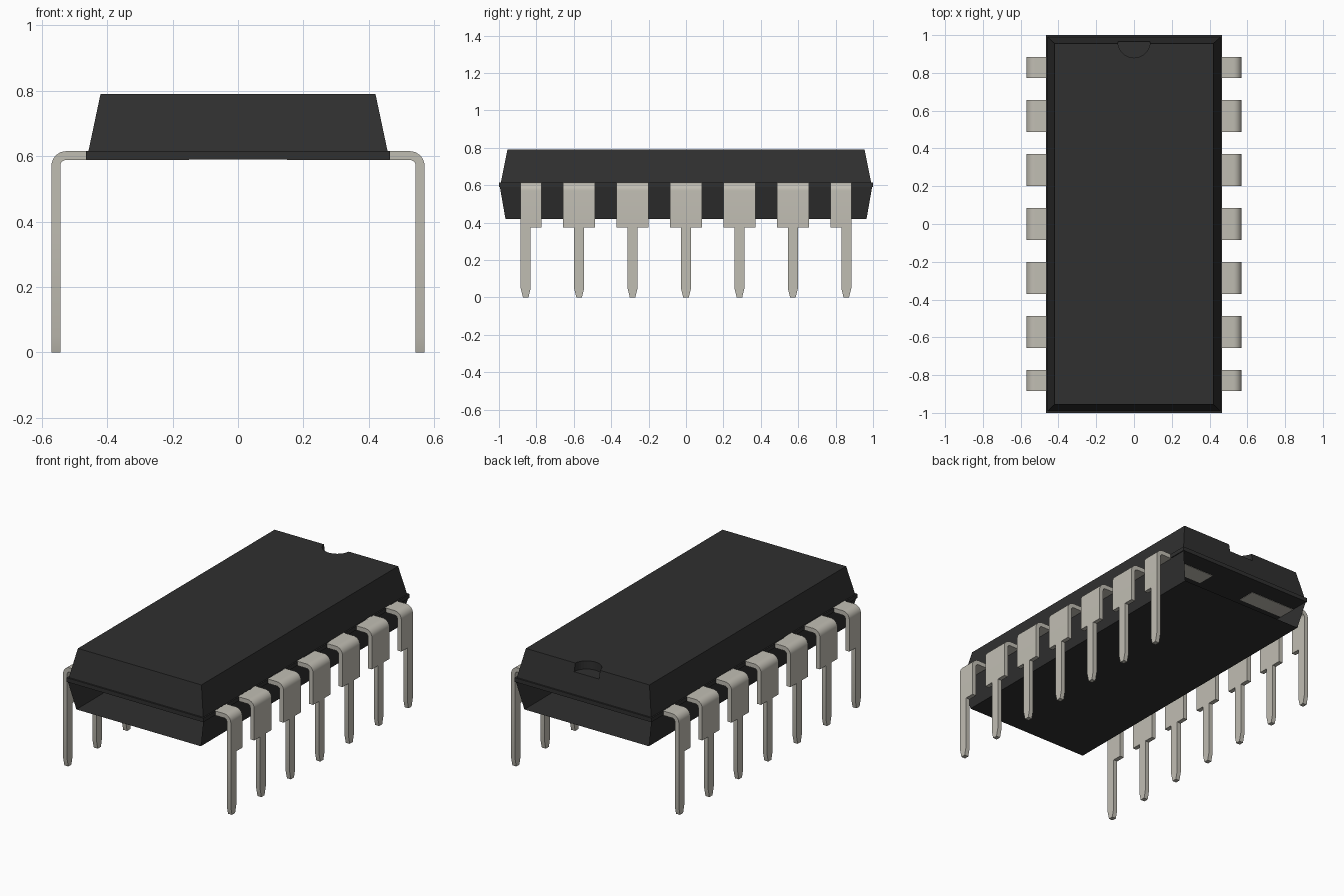
import bpy, bmesh, math

cube = bpy.data.objects.get("Cube")
if cube:
    bpy.data.objects.remove(cube, do_unlink=True)


def material(name, rgb):
    mat = bpy.data.materials.new(name)
    mat.use_nodes = True
    mat.diffuse_color = (*rgb, 1)
    bsdf = next(n for n in mat.node_tree.nodes if n.type == "BSDF_PRINCIPLED")
    bsdf.inputs["Base Color"].default_value = (*rgb, 1)
    bsdf.inputs["Roughness"].default_value = 0.6
    return mat


BLACK = material("black plastic", (0.029, 0.029, 0.029))
METAL = material("tinned metal", (0.53, 0.51, 0.45))


def finish(name, bm, mat, closed=True):
    if closed:
        bmesh.ops.recalc_face_normals(bm, faces=bm.faces)
    mesh = bpy.data.meshes.new(name)
    bm.to_mesh(mesh)
    bm.free()
    mesh.materials.append(mat)
    obj = bpy.data.objects.new(name, mesh)
    bpy.context.collection.objects.link(obj)
    return obj


def ring(bm, hx, hy, z):
    return [bm.verts.new((sx * hx, sy * hy, z))
            for sx, sy in ((-1, -1), (1, -1), (1, 1), (-1, 1))]


def prism(bm, points, offset):
    """Extrude a closed planar outline along an offset."""
    face = bm.faces.new([bm.verts.new(p) for p in points])
    out = bmesh.ops.extrude_face_region(bm, geom=[face], use_keep_orig=True)
    verts = [g for g in out["geom"] if isinstance(g, bmesh.types.BMVert)]
    bmesh.ops.translate(bm, verts=verts, vec=offset)


# Upper body: thin rim with a tapered cap
bm = bmesh.new()
rings = [ring(bm, *r) for r in ((0.465, 1.0, 0.59), (0.465, 1.0, 0.615),
                                (0.457, 0.99, 0.615), (0.42, 0.955, 0.79))]
for a, b in zip(rings, rings[1:]):
    for i in range(4):
        j = (i + 1) % 4
        bm.faces.new((a[i], a[j], b[j], b[i]))
bm.faces.new(rings[0][::-1])
bm.faces.new(rings[-1])
upper_body = finish("upper_body", bm, BLACK)

# Half-round orientation notch at the back of the top face
bm = bmesh.new()
bmesh.ops.create_cone(bm, cap_ends=True, segments=32, radius1=0.085,
                      radius2=0.085, depth=0.2)
bmesh.ops.translate(bm, verts=bm.verts, vec=(0, 0.965, 0.84))
cutter = finish("notch_cutter", bm, BLACK)
cutter.hide_render = True
cutter.hide_set(True)
cut = upper_body.modifiers.new("notch", "BOOLEAN")
cut.operation = "DIFFERENCE"
cut.solver = "EXACT"
cut.object = cutter

# Lower body: tapered sides and bottom, open at both ends
bm = bmesh.new()
top = ring(bm, 0.46, 0.995, 0.59)
low = ring(bm, 0.423, 0.965, 0.418)
bm.faces.new((low[1], low[2], top[2], top[1]))
bm.faces.new((low[3], low[0], top[0], top[3]))
bm.faces.new(low[::-1])
finish("lower_body", bm, BLACK, closed=False)

# Leads
OUT, THICK, TOP, RADIUS = 0.57, 0.027, 0.615, 0.045
SHOULDER, HALF_STEM = 0.375, 0.027


def arc(radius, steps=8):
    return [(OUT - RADIUS + radius * math.sin(t), TOP - RADIUS + radius * math.cos(t))
            for t in (math.pi / 2 * i / steps for i in range(steps + 1))]


def lead(name, side, y, y_min, y_max, inner):
    bm = bmesh.new()
    # bent shoulder
    outline = [(inner, TOP)] + arc(RADIUS) + [(OUT, SHOULDER), (OUT - THICK, SHOULDER)]
    outline += arc(RADIUS - THICK)[::-1] + [(inner, TOP - THICK)]
    prism(bm, [(side * x, y + y_min, z) for x, z in outline], (0, y_max - y_min, 0))
    # narrow stem with a tapered tip
    w, t = HALF_STEM, HALF_STEM * 0.55
    stem = [(-w, SHOULDER), (-w, 0.05), (-t, 0), (t, 0), (w, 0.05), (w, SHOULDER)]
    prism(bm, [(side * OUT, y + dy, z) for dy, z in stem], (-side * THICK, 0, 0))
    return finish(name, bm, METAL)


leads = []
for side, label in ((1, "left"), (-1, "right")):
    for k in range(-3, 4):
        y_min = -HALF_STEM if k == -3 else -0.085
        y_max = HALF_STEM if k == 3 else 0.085
        inner = 0.15 if abs(k) == 3 else 0.3
        leads.append(lead(f"lead_{label}_{k + 4}", side, k * 0.2857,
                          y_min, y_max, inner))

# Smooth bends with sharp edges kept
bpy.ops.object.select_all(action="DESELECT")
for obj in leads:
    obj.select_set(True)
bpy.context.view_layer.objects.active = leads[0]
bpy.ops.object.shade_smooth_by_angle(angle=math.radians(20))
